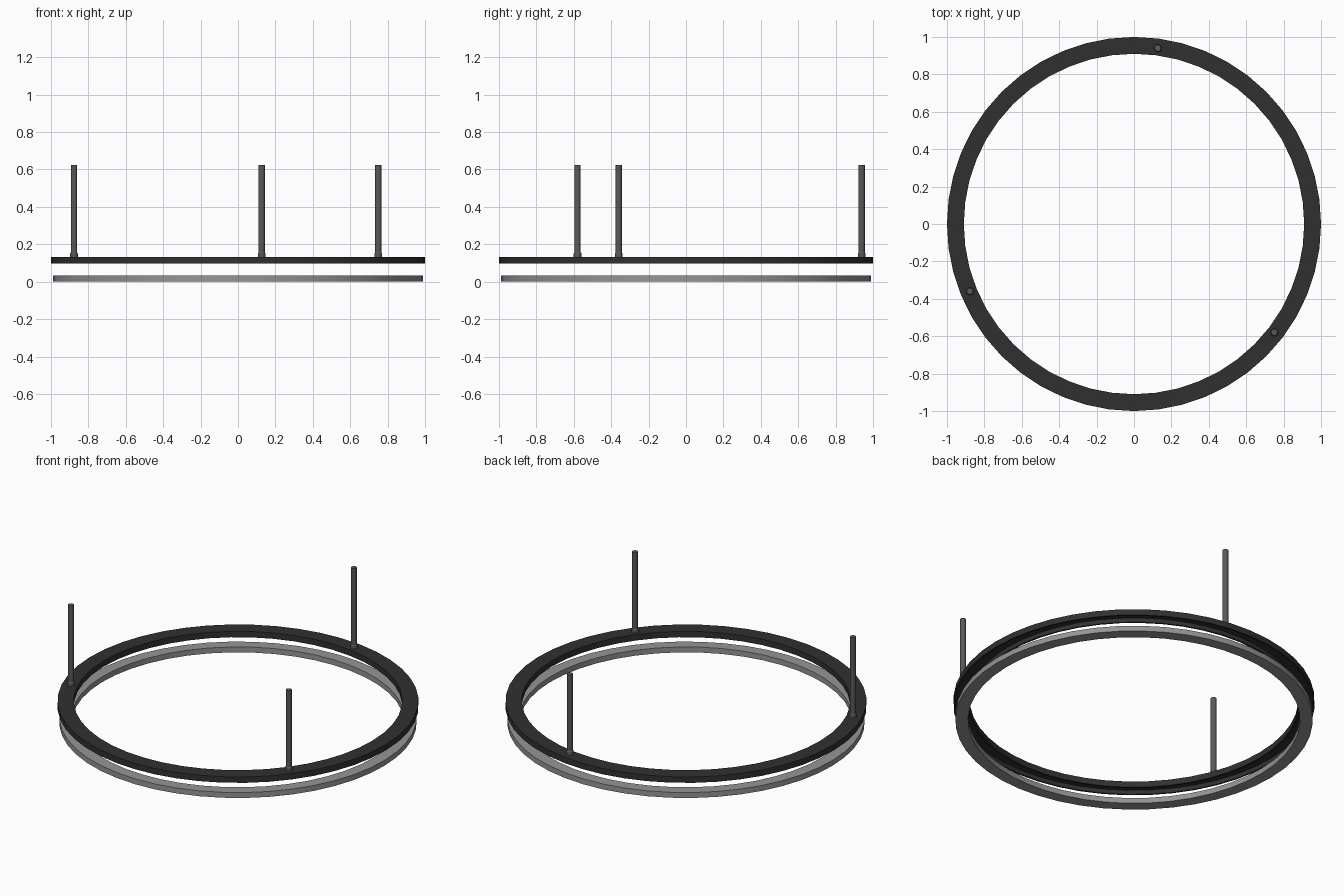
import bpy, math

cube = bpy.data.objects.get("Cube")
if cube:
    bpy.data.objects.remove(cube)


def material(name, level):
    m = bpy.data.materials.new(name)
    m.use_nodes = True
    colour = (level, level, level, 1)
    m.diffuse_color = colour
    m.node_tree.nodes["Principled BSDF"].inputs["Base Color"].default_value = colour
    return m


black = material("matte black", 0.03)
grey = material("diffuser grey", 0.3)
steel = material("dark steel", 0.1)


def lathe(name, profile, segments, mat, location=(0, 0, 0), closed=True):
    """Revolve a profile of (radius, height) points about the z axis."""
    n = len(profile)
    verts, faces = [], []
    for i in range(segments):
        a = math.tau * i / segments
        verts += [(r * math.cos(a), r * math.sin(a), z) for r, z in profile]
    for i in range(segments):
        j = (i + 1) % segments
        for k in range(n if closed else n - 1):
            l = (k + 1) % n
            faces.append((i * n + k, j * n + k, j * n + l, i * n + l))
    if not closed:
        faces.append([i * n for i in reversed(range(segments))])
        faces.append([i * n + n - 1 for i in range(segments)])
    mesh = bpy.data.meshes.new(name)
    mesh.from_pydata(verts, [], faces)
    mesh.materials.append(mat)
    obj = bpy.data.objects.new(name, mesh)
    obj.location = location
    bpy.context.collection.objects.link(obj)
    bpy.ops.object.select_all(action="DESELECT")
    obj.select_set(True)
    bpy.context.view_layer.objects.active = obj
    bpy.ops.object.shade_smooth_by_angle(angle=math.radians(30))
    return obj


# Upper housing: a ring channel open on its underside
lathe("housing_ring", [(1.0, 0.097), (1.0, 0.133), (0.91, 0.133), (0.91, 0.097),
                       (0.92, 0.097), (0.92, 0.123), (0.99, 0.123), (0.99, 0.097)][::-1],
      48, black)

# Lower diffuser ring that fits the channel
lathe("diffuser_ring", [(0.92, 0), (0.99, 0), (0.99, 0.033), (0.92, 0.033)], 48, grey)

# Three hanging rods with base collars, evenly spaced
for i in range(3):
    a = math.radians(82.3 + 120 * i)
    lathe(f"hanging_rod_{i + 1}",
          [(0.021, 0), (0.021, 0.018), (0.017, 0.024), (0.017, 0.49)],
          16, steel, (0.948 * math.cos(a), 0.948 * math.sin(a), 0.133), closed=False)
